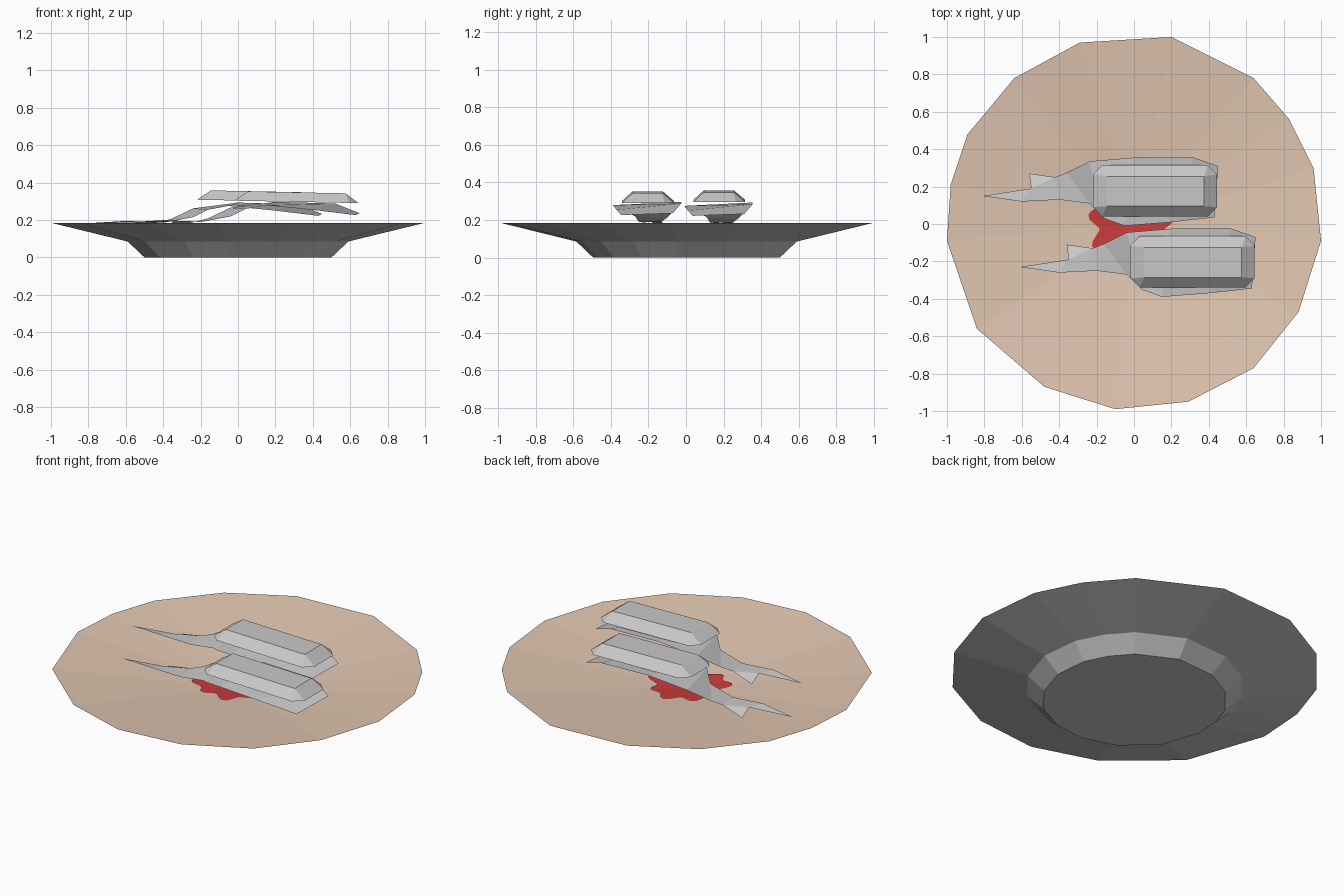
import bpy, bmesh, math
from mathutils import Vector

if "Cube" in bpy.data.objects:
    bpy.data.objects.remove(bpy.data.objects["Cube"])


def material(name, r, g, b):
    m = bpy.data.materials.new(name)
    m.diffuse_color = (r, g, b, 1)
    m.use_nodes = True
    m.node_tree.nodes["Principled BSDF"].inputs["Base Color"].default_value = m.diffuse_color
    return m


GREY = material("plain grey", 0.58, 0.58, 0.58)
TAN = material("plate tan", 0.76, 0.57, 0.44)
RED = material("sauce red", 0.62, 0.045, 0.045)


def make(name, verts, faces, *mats):
    me = bpy.data.meshes.new(name)
    me.from_pydata(verts, [], faces)
    for m in mats:
        me.materials.append(m)
    ob = bpy.data.objects.new(name, me)
    bpy.context.collection.objects.link(ob)
    bm = bmesh.new()
    bm.from_mesh(me)
    bmesh.ops.recalc_face_normals(bm, faces=bm.faces)
    bm.to_mesh(me)
    bm.free()
    return ob


# Plate: uneven 16-sided rim, dished tan top, stepped grey underside
RIM_Z, DISH_Z = 0.185, 0.085
rim = [(0.20, 1.0), (-0.29, 0.97), (-0.64, 0.78), (-0.89, 0.48), (-0.98, 0.21), (-1.0, -0.09),
       (-0.84, -0.56), (-0.48, -0.87), (-0.10, -0.99), (0.29, -0.95), (0.64, -0.77),
       (0.88, -0.47), (1.0, -0.09), (0.96, 0.30), (0.83, 0.56), (0.64, 0.78)]
n = len(rim)
verts = []
for scale, z in ((1, RIM_Z), (0.59, 0.085), (0.5, 0)):
    verts += [(x * scale, y * scale, z) for x, y in rim]
verts.append((0, 0, DISH_Z))
faces = [(i, (i + 1) % n, 3 * n) for i in range(n)]
for k in (0, n):
    faces += [(k + i, k + (i + 1) % n, k + n + (i + 1) % n, k + n + i) for i in range(n)]
faces.append(tuple(range(2 * n, 3 * n)))
plate = make("plate", verts, faces, GREY, TAN)
for p in plate.data.polygons:
    p.material_index = 1 if p.normal.z > 0.5 else 0

# Sauce splash: thin wavy patch lying on the dish
N = 60
verts = [(-0.02, 0, DISH_Z + 0.005)]
for i in range(N):
    a = math.tau * i / N
    r = 0.205 + 0.025 * math.sin(9 * a) + 0.015 * math.sin(5 * a + 1)
    x, y = r * math.cos(a) - 0.02, r * math.sin(a)
    verts.append((x, y, DISH_Z + 0.1 * math.hypot(x, y) + 0.005))
sauce = make("sauce_splash", verts, [(0, 1 + i, 1 + (i + 1) % N) for i in range(N)], RED)
if sauce.data.polygons[0].normal.z < 0:
    sauce.data.flip_normals()


def topping(name, offset, lift):
    # Thin draped sheet narrowing to a tail: lower and upper edge of each row
    low = [(-0.81, 0.15, 0.182), (-0.60, 0.12, 0.195), (-0.40, 0.13, 0.185), (-0.24, 0.11, 0.215),
           (-0.16, 0.03, 0.255), (-0.05, -0.01, 0.275), (0.20, 0.01, 0.25), (0.43, 0.035, 0.222)]
    up = [(-0.81, 0.15, 0.182), (-0.55, 0.19, 0.187), (-0.42, 0.25, 0.188), (-0.36, 0.275, 0.205),
          (-0.24, 0.335, 0.262), (0.0, 0.355, 0.293), (0.32, 0.355, 0.284), (0.45, 0.31, 0.232)]
    m = len(low)
    vs = low + up[1:]
    fs = [(0, 1, m)] + [(i, i + 1, m + i, m + i - 1) for i in range(1, m - 1)]
    # drooping tail fin
    k = len(vs)
    vs += [(-0.56, 0.27, 0.156)]
    fs.append((m, m + 1, k))
    ob = make(name + "_sheet", vs, fs, GREY)
    ob.location = offset

    # Bevelled block on top: rectangular plateau, octagonal lower rim
    x0, x1, y0, y1, c = -0.22, 0.445, 0.04, 0.315, 0.05
    rimz = lambda x: 0.297 + lift - 0.02 * x
    octa = [(x0 + c, y0), (x1 - c, y0), (x1, y0 + c), (x1, y1 - c),
            (x1 - c, y1), (x0 + c, y1), (x0, y1 - c), (x0, y0 + c)]
    vs = [(x, y, rimz(x)) for x, y in octa]
    vs += [(x, y, 0.348 + lift - 0.02 * x)
           for x, y in ((-0.145, 0.095), (0.375, 0.095), (0.375, 0.255), (-0.145, 0.255))]
    fs = [(8, 9, 10, 11), tuple(range(8))]
    for j in range(4):
        a, b = 8 + j, 8 + (j + 1) % 4
        fs.append((2 * j, 2 * j + 1, b, a))
        fs.append((2 * j + 1, (2 * j + 2) % 8, b))
    ob = make(name + "_block", vs, fs, GREY)
    ob.location = offset


topping("back_piece", Vector((0, 0, 0)), 0.007)
topping("front_piece", Vector((0.2, -0.38, 0.004)), -0.002)
